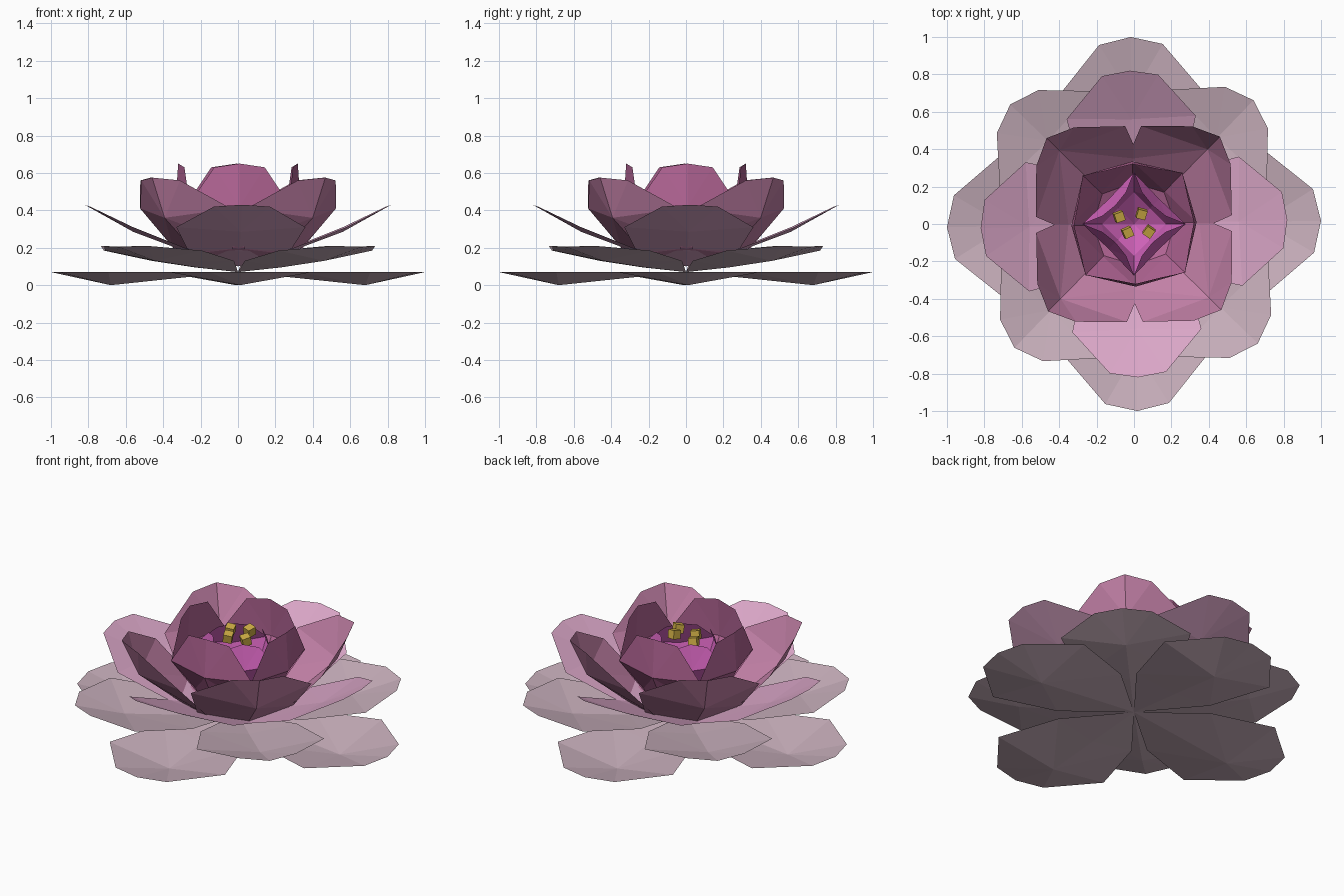
import bpy, bmesh, math
from mathutils import Matrix

if "Cube" in bpy.data.objects:
    bpy.data.objects.remove(bpy.data.objects["Cube"])


def material(name, rgb):
    m = bpy.data.materials.new(name)
    m.diffuse_color = (*rgb, 1)
    m.use_nodes = True
    m.node_tree.nodes["Principled BSDF"].inputs["Base Color"].default_value = m.diffuse_color
    return m


def add_object(name, bm, mat):
    me = bpy.data.meshes.new(name)
    bm.to_mesh(me)
    bm.free()
    me.materials.append(mat)
    ob = bpy.data.objects.new(name, me)
    bpy.context.collection.objects.link(ob)
    return ob


# One cupped petal pointing along +x.
# keel: (radius, z) for base, low, mid, tip; rim: (radius, half width, z) for low, wide, near tip
def petal(name, keel, rim, angle, mat):
    bm = bmesh.new()
    k = [bm.verts.new((r, 0, z)) for r, z in keel]
    for side in (1, -1):
        e = [bm.verts.new((r, side * w, z)) for r, w, z in rim]
        for f in ((k[0], k[1], e[0]), (k[1], k[2], e[0]), (k[2], e[1], e[0]),
                  (k[2], e[2], e[1]), (k[2], k[3], e[2])):
            bm.faces.new(f if side < 0 else f[::-1])
    bmesh.ops.recalc_face_normals(bm, faces=bm.faces)
    # make the cupped inside the outward facing side
    bm.normal_update()
    if sum(f.normal.z for f in bm.faces) < 0:
        bmesh.ops.reverse_faces(bm, faces=bm.faces)
    bm.transform(Matrix.Rotation(math.radians(angle), 4, 'Z'))
    return add_object(name, bm, mat)


pale = material("pale_petal", (0.58, 0.43, 0.50))
light = material("light_pink", (0.70, 0.38, 0.57))
pink = material("mid_pink", (0.55, 0.22, 0.39))
deep = material("deep_pink", (0.45, 0.13, 0.30))
magenta = material("magenta", (0.62, 0.12, 0.48))
gold = material("gold", (0.62, 0.42, 0.06))

# Rings of four petals, from the flat outer ring to the closed bud
rings = [
    ("outer_petal", 1, pale,
     [(0, .07), (.35, .035), (.68, 0), (1, .07)],
     [(.33, .27, .07), (.70, .385, .07), (.96, .17, .07)]),
    ("lower_petal", 46, pale,
     [(0, .07), (.32, .095), (.64, .13), (.92, .205)],
     [(.31, .27, .13), (.65, .36, .185), (.865, .16, .21)]),
    ("middle_petal", 1.5, light,
     [(0, .10), (.28, .18), (.56, .285), (.82, .43)],
     [(.28, .28, .195), (.57, .345, .31), (.795, .15, .42)]),
    ("upper_petal", 45.5, pink,
     [(0, .11), (.32, .17), (.56, .36), (.655, .575)],
     [(.22, .27, .20), (.40, .34, .41), (.59, .145, .56)]),
    ("inner_petal", 1.5, deep,
     [(0, .12), (.22, .20), (.335, .42), (.32, .65)],
     [(.16, .18, .24), (.265, .27, .43), (.29, .135, .63)]),
    ("bud_petal", 45, magenta,
     [(0, .13), (.12, .22), (.19, .42), (.14, .56)],
     [(.12, .13, .25), (.195, .195, .44), (.15, .09, .54)]),
]
for name, start, mat, keel, rim in rings:
    for i in range(4):
        petal(f"{name}_{i + 1}", keel, rim, start + 90 * i, mat)

# Four small stamen tips in the heart of the flower
for i, (x, y, z, turn) in enumerate([(-.08, .04, .55, 20), (.04, .055, .57, -15),
                                     (-.035, -.045, .55, 25), (.08, -.04, .56, -35)]):
    bm = bmesh.new()
    bmesh.ops.create_cube(bm, size=.05)
    ob = add_object(f"stamen_{i + 1}", bm, gold)
    ob.location = (x, y, z)
    ob.rotation_euler = (math.radians(12), math.radians(8), math.radians(turn))
